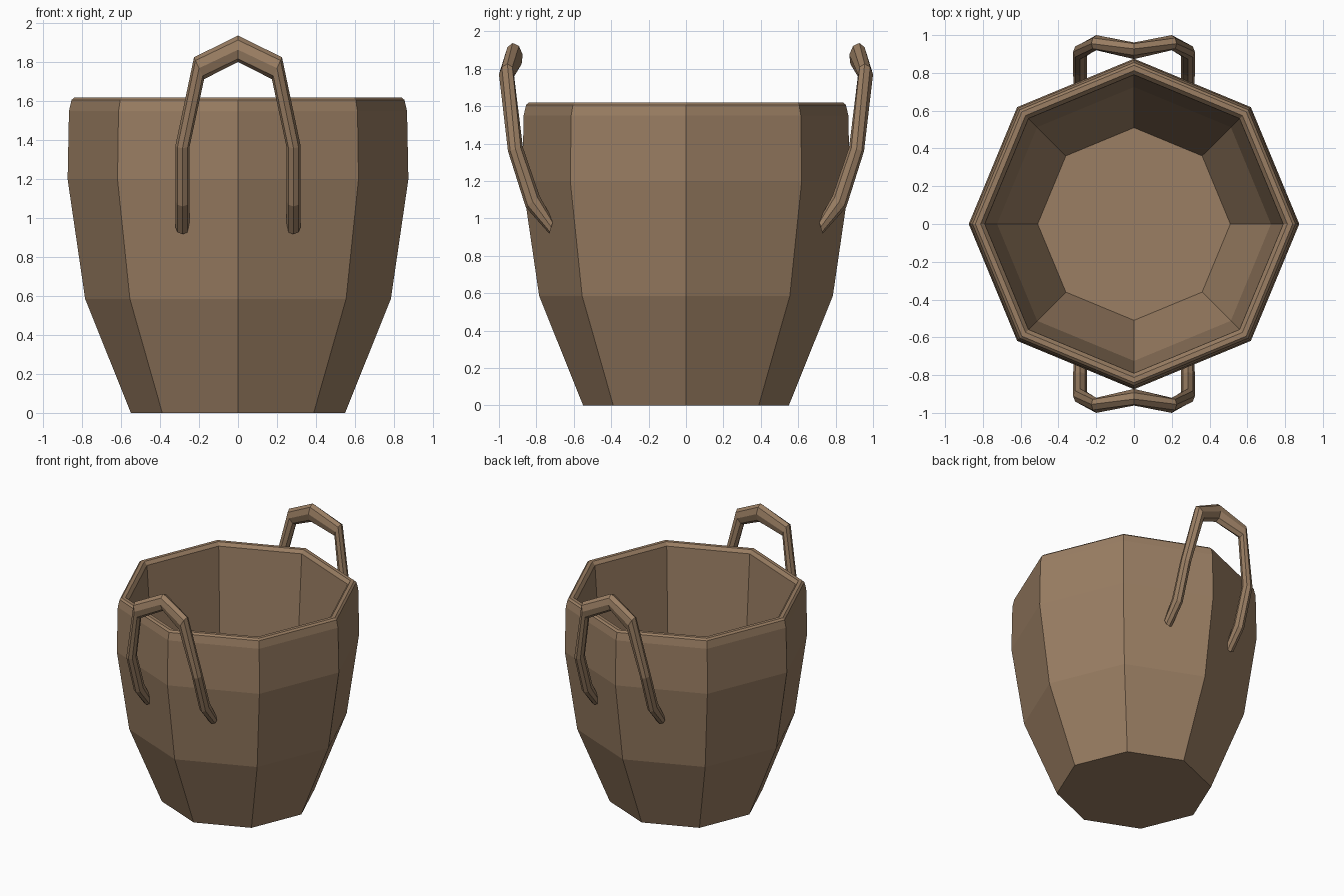
import bpy, math
from mathutils import Vector

if "Cube" in bpy.data.objects:
    bpy.data.objects.remove(bpy.data.objects["Cube"])

mat = bpy.data.materials.new("brown_wood")
mat.diffuse_color = (0.325, 0.21, 0.125, 1)
mat.use_nodes = True
mat.node_tree.nodes["Principled BSDF"].inputs["Base Color"].default_value = mat.diffuse_color


def loft(name, rings):
    """Skin a list of equal closed rings and cap both ends, flat shaded."""
    n = len(rings[0])
    verts = [p for ring in rings for p in ring]
    faces = [(i * n + j, i * n + (j + 1) % n, (i + 1) * n + (j + 1) % n, (i + 1) * n + j)
             for i in range(len(rings) - 1) for j in range(n)]
    faces += [tuple(reversed(range(n))), tuple(range(len(verts) - n, len(verts)))]
    mesh = bpy.data.meshes.new(name)
    mesh.from_pydata(verts, [], faces)
    mesh.materials.append(mat)
    obj = bpy.data.objects.new(name, mesh)
    bpy.context.collection.objects.link(obj)
    return obj


def turn(steps):
    return [2 * math.pi * k / steps for k in range(steps)]


# Eight-sided bucket: outside wall, rim, then inside wall down to the floor
profile = [(0.55, 0), (0.785, 0.585), (0.875, 1.2), (0.868, 1.55), (0.855, 1.607),
           (0.84, 1.62), (0.812, 1.62), (0.79, 1.595), (0.725, 0.6), (0.51, 0.06)]
loft("bucket", [[(r * math.cos(a), r * math.sin(a), z) for a in turn(8)]
                for r, z in profile])

# Half of a handle: centre, in-plane half axis, outward half axis
half = [((0.285, 0.72, 0.953), (0.036, 0, 0), (0, 0.01, -0.036)),
        ((0.285, 0.82, 1.09), (0.037, 0, 0), (0, 0.037, -0.03)),
        ((0.285, 0.912, 1.37), (0.037, 0, 0), (0, 0.04, -0.01)),
        ((0.20, 0.96, 1.77), (0.026, -0.005, 0.056), (0, 0.04, 0)),
        ((0, 0.917, 1.87), (0, 0.01, 0.068), (0, 0.044, -0.005))]


def flip(p):
    return (-p[0], p[1], p[2])


path = half + [tuple(flip(p) for p in node) for node in reversed(half[:-1])]
rings = [[Vector(c) + Vector(u) * math.cos(a) + Vector(v) * math.sin(a) for a in turn(8)]
         for c, u, v in path]

# Matching handles at the back and front
for name, angle in (("back_handle", 0), ("front_handle", math.pi)):
    loft(name, rings).rotation_euler.z = angle

# Make all face normals point outward
for obj in list(bpy.context.collection.objects):
    bpy.context.view_layer.objects.active = obj
    bpy.ops.object.mode_set(mode='EDIT')
    bpy.ops.mesh.select_all(action='SELECT')
    bpy.ops.mesh.normals_make_consistent(inside=False)
    bpy.ops.object.mode_set(mode='OBJECT')
